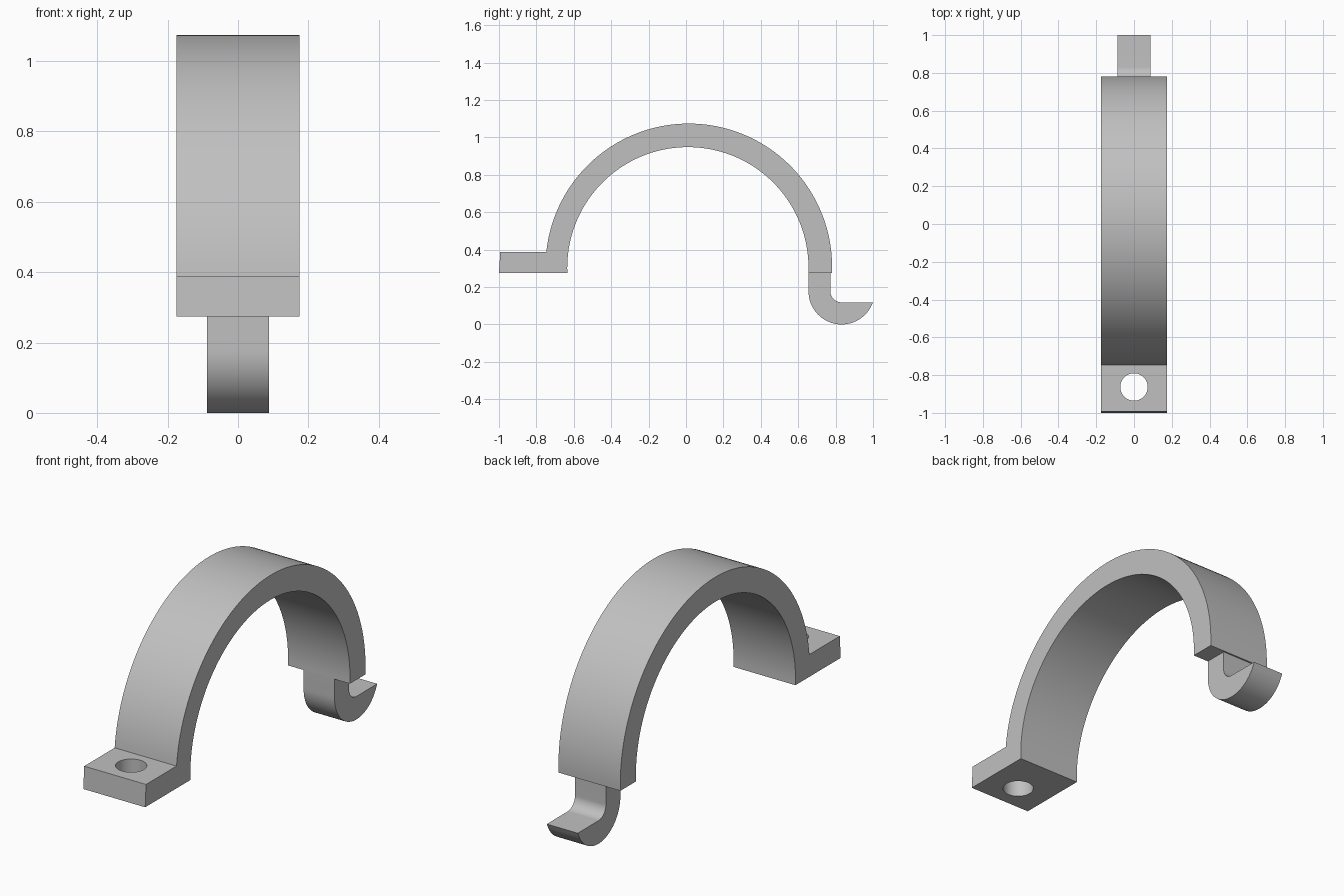
import bpy
import bmesh
from math import cos, sin, pi, asin, sqrt, radians

cube = bpy.data.objects.get("Cube")
if cube:
    bpy.data.objects.remove(cube, do_unlink=True)

metal = bpy.data.materials.new("plain grey")
metal.use_nodes = True
GREY = (0.53, 0.53, 0.53, 1)
metal.diffuse_color = GREY
metal.node_tree.nodes["Principled BSDF"].inputs["Base Color"].default_value = GREY


def arc(cy, cz, r, start, end, steps):
    """Points on a circle in the side plane, as (y, z)."""
    angles = [start + (end - start) * i / steps for i in range(steps + 1)]
    return [(cy + r * cos(a), cz + r * sin(a)) for a in angles]


def extrude_profile(name, points, half_width):
    """Solid made by sweeping a side profile across x."""
    bm = bmesh.new()
    face = bm.faces.new([bm.verts.new((-half_width, y, z)) for y, z in points])
    swept = bmesh.ops.extrude_face_region(bm, geom=[face])["geom"]
    verts = [v for v in swept if isinstance(v, bmesh.types.BMVert)]
    bmesh.ops.translate(bm, verts=verts, vec=(2 * half_width, 0, 0))
    bmesh.ops.recalc_face_normals(bm, faces=bm.faces)
    mesh = bpy.data.meshes.new(name)
    bm.to_mesh(mesh)
    bm.free()
    mesh.materials.append(metal)
    obj = bpy.data.objects.new(name, mesh)
    bpy.context.collection.objects.link(obj)
    return obj


def activate(obj):
    bpy.ops.object.select_all(action='DESELECT')
    obj.select_set(True)
    bpy.context.view_layer.objects.active = obj


BASE, TAB_TOP, HALF = 0.274, 0.388, 0.175

# Arched strap with the flat mounting tab at the front
OUT_Y, OUT_Z, OUT_R = 0.015, 0.308, 0.766
IN_Y, IN_Z, IN_R = 0.01, 0.303, 0.645
out_start = asin((BASE - OUT_Z) / OUT_R)
out_end = pi - asin((TAB_TOP - OUT_Z) / OUT_R)
in_end = asin((BASE - IN_Z) / IN_R)
profile = arc(OUT_Y, OUT_Z, OUT_R, out_start, out_end, 80)
profile += [(-0.993, TAB_TOP), (-1.0, BASE)]
profile += arc(IN_Y, IN_Z, IN_R, pi - in_end, in_end, 80)
strap = extrude_profile("clamp_strap", profile, HALF)

# Bolt hole through the tab
bpy.ops.mesh.primitive_cylinder_add(vertices=64, radius=0.0725, depth=0.4,
                                    location=(0, -0.863, 0.33))
cutter = bpy.context.object
cutter.name = "bolt_hole_cutter"
cutter.hide_render = True
cutter.data.materials.append(metal)
activate(strap)
cut = strap.modifiers.new("bolt_hole", 'BOOLEAN')
cut.operation = 'DIFFERENCE'
cut.solver = 'EXACT'
cut.object = cutter
bpy.ops.object.modifier_apply(modifier=cut.name)
bpy.data.objects.remove(cutter, do_unlink=True)

# Narrow hook below the back end of the strap
HOOK_Y, HOOK_R, LIP = 0.832, 0.177, 0.118
tip = asin((LIP - HOOK_R) / HOOK_R)
hook = [(HOOK_Y - HOOK_R, BASE)]
hook += arc(HOOK_Y, HOOK_R, HOOK_R, pi, 2 * pi + tip, 40)
hook[-1] = (1.0, LIP)
hook += arc(HOOK_Y, LIP + 0.06, 0.06, 1.5 * pi, pi, 16)
hook.append((HOOK_Y - 0.06, BASE))
hook_obj = extrude_profile("latch_hook", hook, HALF / 2)

for obj in (strap, hook_obj):
    activate(obj)
    bpy.ops.object.shade_smooth_by_angle(angle=radians(30))
